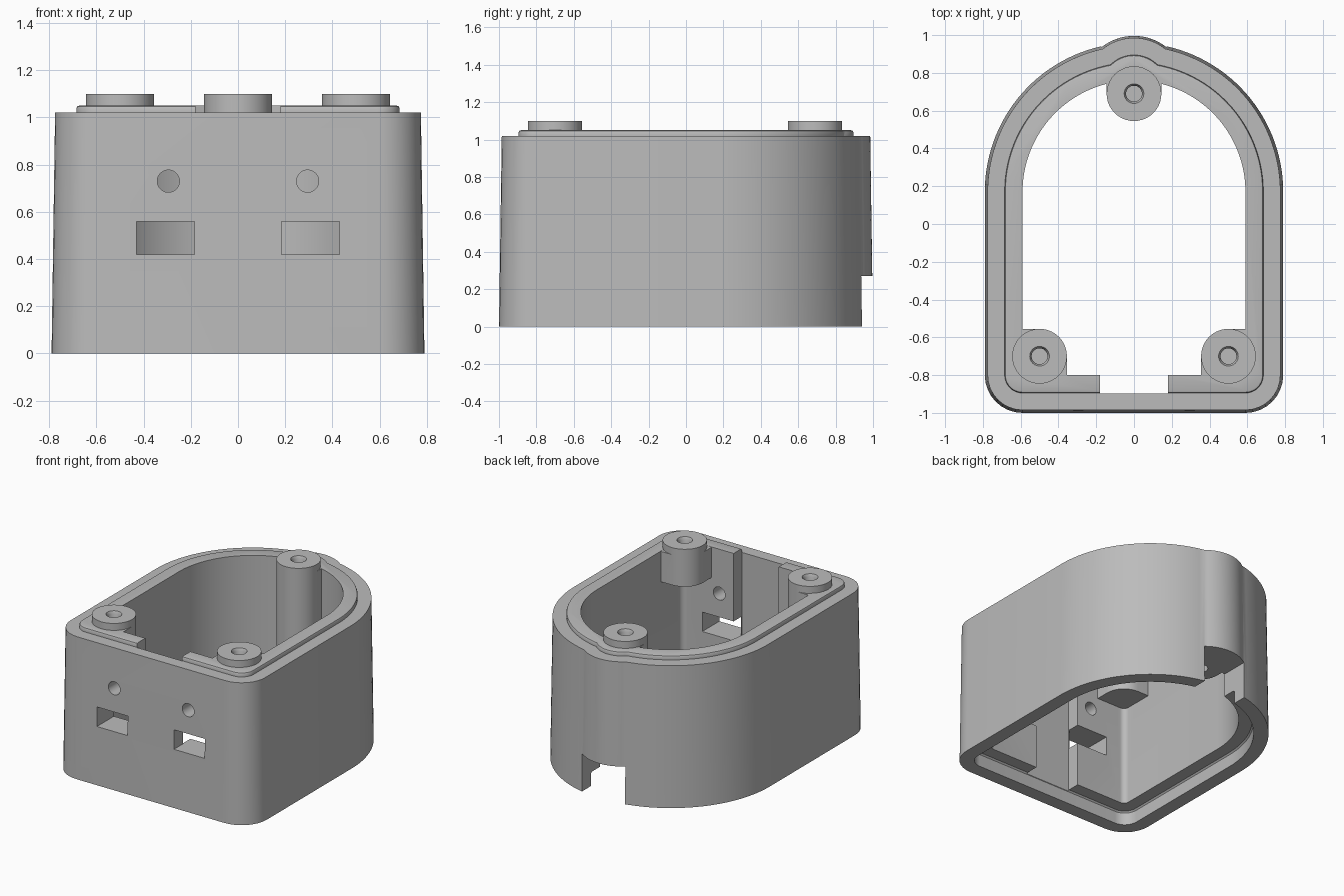
import bpy, bmesh, math
from mathutils import Matrix

cube = bpy.data.objects.get("Cube")
if cube:
    bpy.data.objects.remove(cube, do_unlink=True)

grey = bpy.data.materials.new("plain grey plastic")
grey.use_nodes = True
colour = (0.5, 0.5, 0.5, 1)
grey.diffuse_color = colour
grey.node_tree.nodes["Principled BSDF"].inputs["Base Color"].default_value = colour

HALF_W, ARC_Y, BUMP_Y, BUMP_R = 0.79, 0.17, 0.72, 0.28
POST_R = 0.145


def arc(cx, cy, r, a0, a1, n):
    return [(cx + r * math.cos(a0 + (a1 - a0) * i / n),
             cy + r * math.sin(a0 + (a1 - a0) * i / n)) for i in range(n + 1)]


def outline(inset, bump=True):
    """Arched plan: straight front, rounded corners, round back with a bump."""
    w, front = HALF_W - inset, inset - 1
    c = max(0.2 - inset, 0.04)
    right = arc(w - c, front + c, c, -math.pi / 2, 0, 8)
    if bump:
        b, gap = BUMP_R - inset, BUMP_Y - ARC_Y
        y = (w * w - b * b + gap * gap) / (2 * gap)
        x = math.sqrt(w * w - y * y)
        right += arc(0, ARC_Y, w, 0, math.atan2(y, x), 28)
        right += arc(0, BUMP_Y, b, math.atan2(y - gap, x), math.pi / 2, 8)[1:]
    else:
        right += arc(0, ARC_Y, w, 0, math.pi / 2, 32)
    return right + [(-x, y) for x, y in right[-2::-1]]


def finish(name, bm):
    bmesh.ops.recalc_face_normals(bm, faces=bm.faces)
    mesh = bpy.data.meshes.new(name)
    bm.to_mesh(mesh)
    bm.free()
    mesh.materials.append(grey)
    obj = bpy.data.objects.new(name, mesh)
    bpy.context.scene.collection.objects.link(obj)
    return obj


def loft(name, levels, bump=True):
    """Solid through (z, inset) levels of the arched plan."""
    bm = bmesh.new()
    rings = [[bm.verts.new((x, y, z)) for x, y in outline(d, bump)] for z, d in levels]
    for a, b in zip(rings, rings[1:]):
        for i in range(len(a)):
            j = (i + 1) % len(a)
            bm.faces.new((a[i], a[j], b[j], b[i]))
    bm.faces.new(rings[0])
    bm.faces.new(rings[-1])
    return finish(name, bm)


def box(name, x0, x1, y0, y1, z0, z1):
    bm = bmesh.new()
    bmesh.ops.create_cube(bm, size=1)
    for v in bm.verts:
        v.co = ((x0 + x1) / 2 + v.co.x * (x1 - x0),
                (y0 + y1) / 2 + v.co.y * (y1 - y0),
                (z0 + z1) / 2 + v.co.z * (z1 - z0))
    return finish(name, bm)


def cylinder(name, x, y, z0, z1, r0, r1=None, along_y=False):
    """Upright from z0 to z1, or along y centred on height z0."""
    bm = bmesh.new()
    depth = 0.6 if along_y else z1 - z0
    bmesh.ops.create_cone(bm, cap_ends=True, segments=40, radius1=r0,
                          radius2=r0 if r1 is None else r1, depth=depth)
    if along_y:
        bm.transform(Matrix.Rotation(math.pi / 2, 4, 'X'))
    bm.transform(Matrix.Translation((x, y, z0 if along_y else (z0 + z1) / 2)))
    return finish(name, bm)


def combine(target, tool, operation='DIFFERENCE'):
    mod = target.modifiers.new("combine", 'BOOLEAN')
    mod.operation, mod.solver, mod.object = operation, 'EXACT', tool
    bpy.context.view_layer.objects.active = target
    bpy.ops.object.modifier_apply(modifier=mod.name)
    bpy.data.objects.remove(tool, do_unlink=True)


# Drafted shell with a raised, rounded locating lip
housing = loft("housing", [(0, 0), (1.02, 0.015), (1.02, 0.105), (1.038, 0.105),
                           (1.047, 0.109), (1.05, 0.118)])

# Open interior, stepped bottom rim, front relief and rear cable notch
combine(housing, loft("cavity_cutter", [(-0.1, 0.2), (1.2, 0.2)], False))
combine(housing, loft("rim_cutter", [(-0.1, 0.1), (0.09, 0.1), (0.1, 0.11)]))
combine(housing, box("relief_cutter", -0.18, 0.18, -0.897, -0.6, -0.1, 1.2))
combine(housing, box("notch_cutter", -0.172, 0.172, 0.6, 1.1, -0.1, 0.27))

# Front ports, opening into the relief, and round holes above them
for s in (-1, 1):
    xs = sorted((s * 0.185, s * 0.43))
    inner = sorted((s * 0.17, s * 0.43))
    combine(housing, box("port_cutter", *xs, -1.1, -0.6, 0.42, 0.56))
    combine(housing, box("port_pocket_cutter", *inner, -0.89, -0.6, 0.42, 0.56))
    combine(housing, cylinder("hole_cutter", s * 0.295, -0.9, 0.73, 0, 0.047, along_y=True))

# Screw posts with webs tying them to the walls
for s in (-1, 1):
    for a, b, y1 in ((0.355, 0.64, -0.7), (0.5, 0.64, -0.555)):
        xs = sorted((s * a, s * b))
        combine(housing, box("post_web", *xs, -0.85, y1, 0.83, 1.049), 'UNION')
    combine(housing, cylinder("front_post", s * 0.5, -0.7, 0.83, 1.1, POST_R), 'UNION')
combine(housing, box("back_web", -POST_R, POST_R, 0.69, 0.82, 0.27, 1.049), 'UNION')
combine(housing, cylinder("back_post", 0, 0.69, 0.27, 1.1, POST_R), 'UNION')

# Blind screw holes with a small lead-in
for x, y in ((-0.5, -0.7), (0.5, -0.7), (0, 0.69)):
    combine(housing, cylinder("screw_cutter", x, y, 0.92, 1.2, 0.042))
    combine(housing, cylinder("lead_in_cutter", x, y, 1.08, 1.12, 0.042, 0.062))
combine(housing, cylinder("lower_screw_cutter", 0, 0.69, 0.2, 0.5, 0.05))

bpy.ops.object.select_all(action='DESELECT')
housing.select_set(True)
bpy.context.view_layer.objects.active = housing
bpy.ops.object.shade_smooth_by_angle(angle=math.radians(30))
